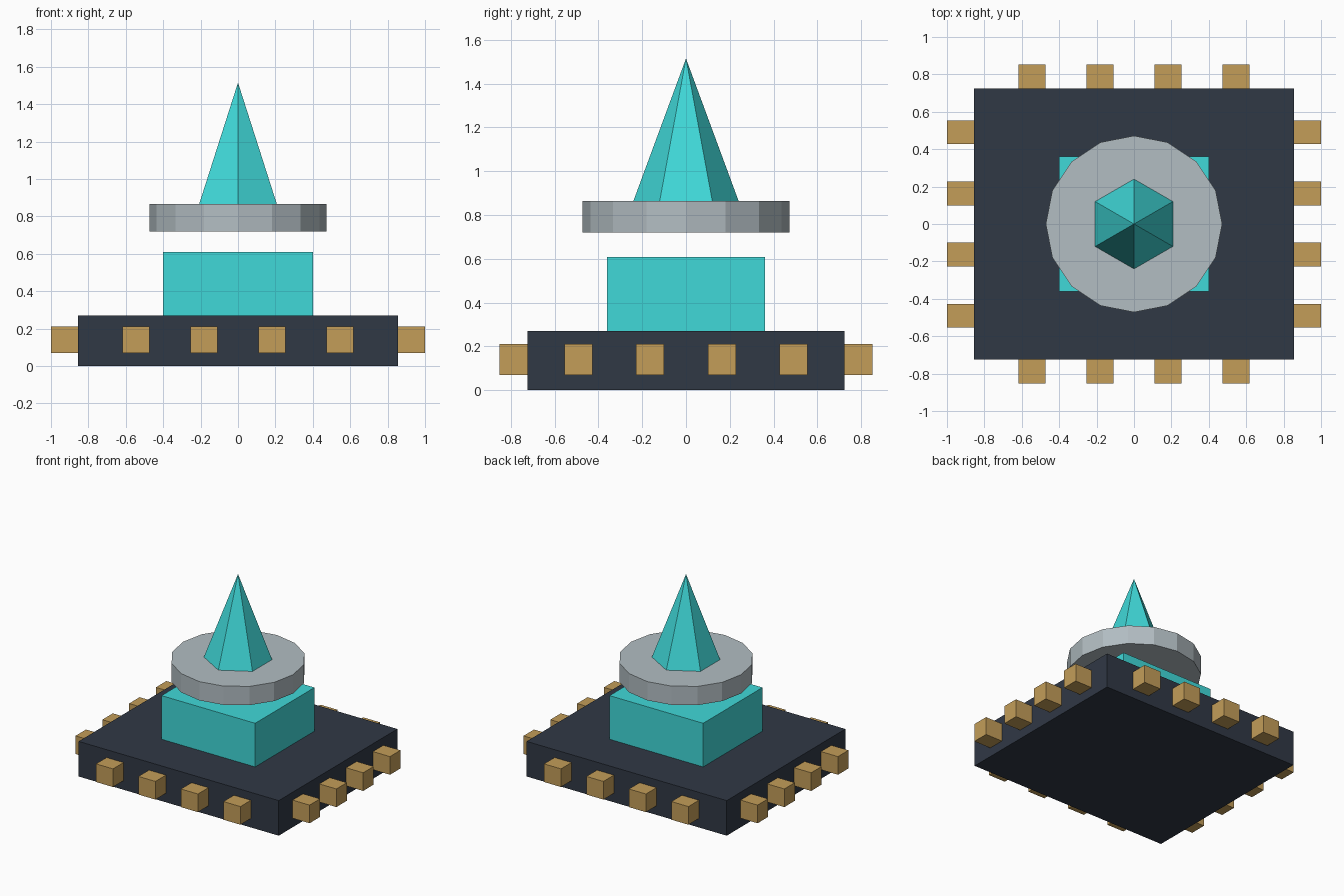
import bpy
import math

default = bpy.data.objects.get("Cube")
if default:
    bpy.data.objects.remove(default, do_unlink=True)


def material(name, rgb):
    """Flat material from 0-255 display values, stored linear."""
    lin = [((c / 255 + 0.055) / 1.055) ** 2.4 for c in rgb]
    mat = bpy.data.materials.new(name)
    mat.use_nodes = True
    mat.diffuse_color = (*lin, 1)
    mat.node_tree.nodes["Principled BSDF"].inputs["Base Color"].default_value = (*lin, 1)
    return mat


slate = material("dark slate", (48, 56, 69))
teal = material("bright teal", (64, 217, 217))
brass = material("brass", (195, 157, 89))
steel = material("pale steel", (178, 189, 194))


def finish(name, mat):
    obj = bpy.context.object
    obj.name = obj.data.name = name
    obj.data.materials.append(mat)
    return obj


def box(name, size, center, mat):
    bpy.ops.mesh.primitive_cube_add(size=1, location=center)
    obj = finish(name, mat)
    obj.scale = size
    bpy.ops.object.transform_apply(location=False, rotation=False, scale=True)
    return obj


def cone(name, sides, r_bottom, r_top, z0, z1, mat):
    bpy.ops.mesh.primitive_cone_add(vertices=sides, radius1=r_bottom, radius2=r_top,
                                    depth=z1 - z0, location=(0, 0, (z0 + z1) / 2))
    return finish(name, mat)


# Base slab and raised core block
HALF_X, HALF_Y, BASE_TOP, CORE_TOP = 0.855, 0.724, 0.271, 0.608
box("base_slab", (2 * HALF_X, 2 * HALF_Y, BASE_TOP), (0, 0, BASE_TOP / 2), slate)
box("core_block", (0.8, 0.724, CORE_TOP - BASE_TOP),
    (0, 0, (BASE_TOP + CORE_TOP) / 2), teal)

# Contact pins: four along each edge of the slab
PIN = (0.145, 0.128, 0.14)
PIN_Z = 0.14
for i in range(4):
    step = i - 1.5
    for side, x_name, y_name in ((-1, "right", "front"), (1, "left", "back")):
        box(f"{y_name}_pin_{i + 1}", PIN,
            (step * 0.363, side * (HALF_Y + PIN[1] / 2), PIN_Z), brass)
        box(f"{x_name}_pin_{i + 1}", PIN,
            (side * (HALF_X + PIN[0] / 2), step * 0.327, PIN_Z), brass)

# Floating disc and the spire standing on it
cone("floating_disc", 16, 0.472, 0.472, 0.72, 0.865, steel)
cone("spire", 6, 0.24, 0, 0.865, 1.515, teal)
